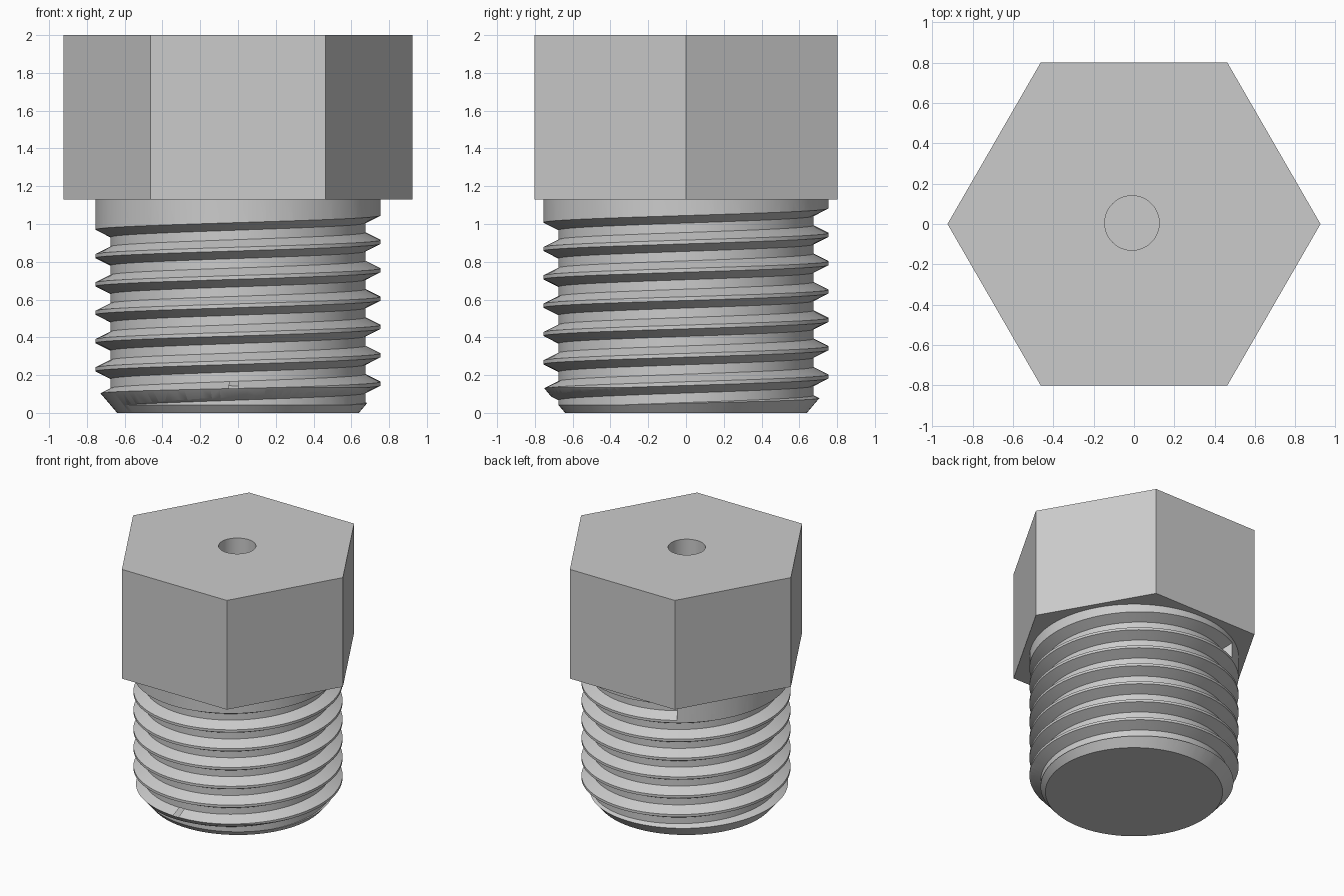
import bpy, bmesh
from math import cos, sin, pi, tau, radians

cube = bpy.data.objects.get("Cube")
if cube:
    bpy.data.objects.remove(cube, do_unlink=True)

SEGMENTS = 96
PITCH = 0.15
HEAD_BASE, TOP = 1.13, 2.0

steel = bpy.data.materials.new("grey steel")
steel.use_nodes = True
colour = (0.6, 0.6, 0.6, 1)
steel.diffuse_color = colour
steel.node_tree.nodes["Principled BSDF"].inputs["Base Color"].default_value = colour


def make_object(name, rings, wrap=False):
    """Skin a list of equal closed rings and cap both ends."""
    bm = bmesh.new()
    rows = [[bm.verts.new(p) for p in ring] for ring in rings]
    n = len(rows[0])
    for a, b in zip(rows, rows[1:]):
        for i in range(n):
            j = (i + 1) % n
            bm.faces.new((a[i], a[j], b[j], b[i]))
    bm.faces.new(rows[0][::-1])
    bm.faces.new(rows[-1])
    bmesh.ops.recalc_face_normals(bm, faces=bm.faces)
    mesh = bpy.data.meshes.new(name)
    bm.to_mesh(mesh)
    bm.free()
    mesh.materials.append(steel)
    obj = bpy.data.objects.new(name, mesh)
    bpy.context.collection.objects.link(obj)
    return obj


def ring(radius, z, sides, x=0, y=0):
    return [(x + radius * cos(tau * i / sides), y + radius * sin(tau * i / sides), z)
            for i in range(sides)]


def activate(obj):
    bpy.ops.object.select_all(action='DESELECT')
    obj.select_set(True)
    bpy.context.view_layer.objects.active = obj


def cut(target, cutter):
    mod = target.modifiers.new("cut", 'BOOLEAN')
    mod.operation = 'DIFFERENCE'
    mod.solver = 'EXACT'
    mod.object = cutter
    activate(target)
    bpy.ops.object.modifier_apply(modifier=mod.name)
    bpy.data.objects.remove(cutter, do_unlink=True)


# Shank blank with a chamfered lower end
shank = make_object("threaded_shank", [
    ring(0.64, 0, SEGMENTS), ring(0.755, 0.135, SEGMENTS), ring(0.755, HEAD_BASE, SEGMENTS)])

# Right-handed helical groove, stopping just below the head at the back
groove_profile = [(0.675, -0.025), (0.77, -0.0725), (0.77, 0.0725), (0.675, 0.025)]
coil = []
for step in range(-2 * SEGMENTS, 6 * SEGMENTS + SEGMENTS // 3 + 1):
    turn = step / SEGMENTS
    a = tau * turn
    coil.append([(r * cos(a), r * sin(a), 0.08 + PITCH * turn + dz)
                 for r, dz in groove_profile])
cut(shank, make_object("thread_cutter", coil))

# Hexagonal head with a small round hole
head = make_object("hex_head", [ring(0.925, HEAD_BASE, 6), ring(0.925, TOP, 6)])
hole = [ring(0.135, z, 64, -0.01, 0.005) for z in (HEAD_BASE - 0.1, TOP + 0.1)]
cut(head, make_object("hole_cutter", hole))

for obj in (shank, head):
    activate(obj)
    bpy.ops.object.shade_smooth_by_angle(angle=radians(25))
